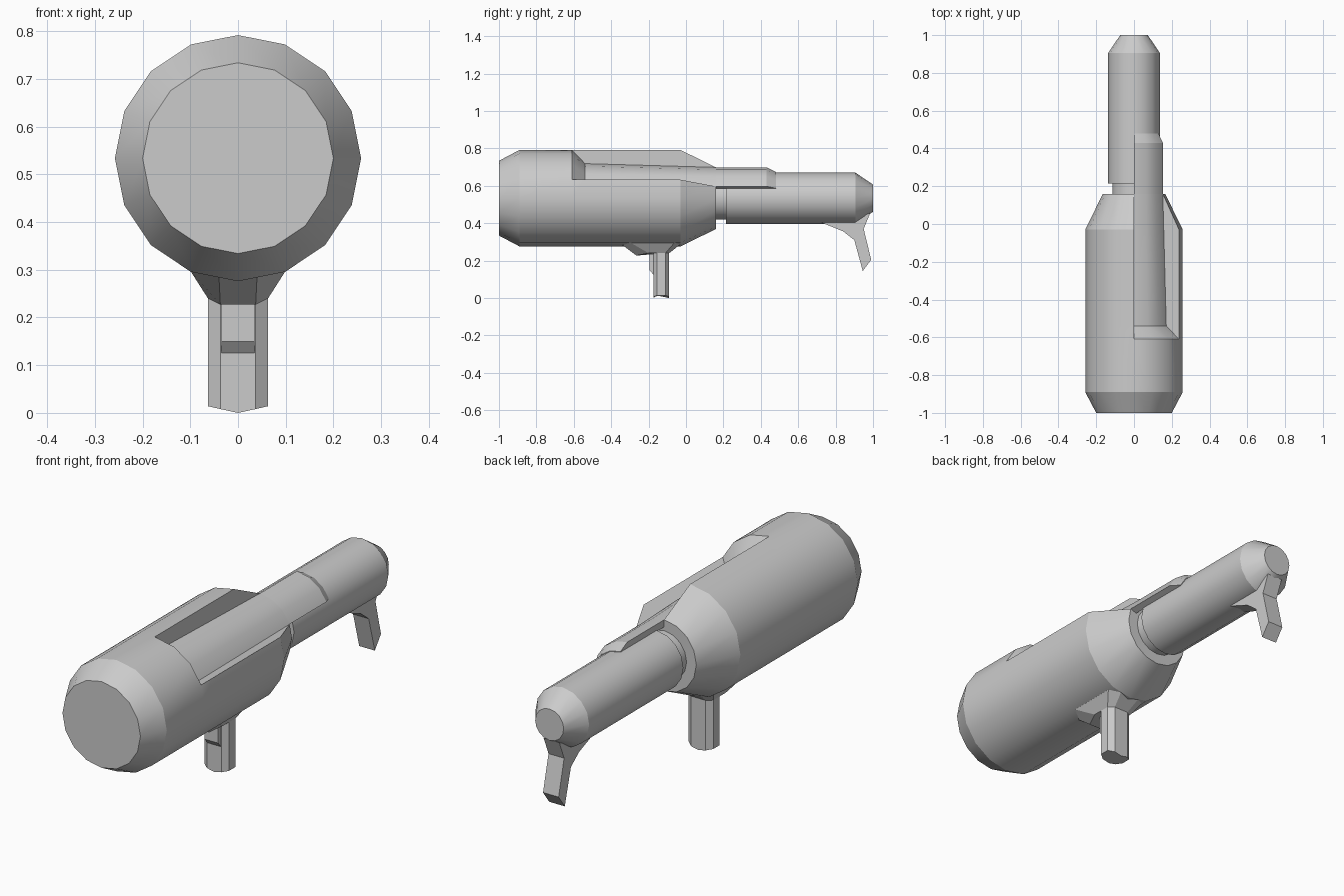
import bpy, bmesh
from math import sin, cos, pi, radians

if "Cube" in bpy.data.objects:
    bpy.data.objects.remove(bpy.data.objects["Cube"])

CZ = 0.534          # height of the main axis
STEP = 2 * pi / 16  # all round parts have 16 sides


def finish(bm, name, smooth=True):
    bmesh.ops.remove_doubles(bm, verts=bm.verts, dist=1e-5)
    bmesh.ops.recalc_face_normals(bm, faces=bm.faces)
    me = bpy.data.meshes.new(name)
    bm.to_mesh(me)
    bm.free()
    ob = bpy.data.objects.new(name, me)
    bpy.context.collection.objects.link(ob)
    if smooth:
        bpy.ops.object.select_all(action='DESELECT')
        bpy.context.view_layer.objects.active = ob
        ob.select_set(True)
        bpy.ops.object.shade_smooth_by_angle(angle=radians(23.5))
    return ob


def column(bm, profile, j):
    """Profile of (y, radius) points placed at angle step j around the axis."""
    a = j * STEP
    return [bm.verts.new((r * cos(a), y, CZ + r * sin(a))) for y, r in profile]


def skin(bm, cols, closed=False):
    """Quads between neighbouring columns; closed joins each column's ends."""
    for a, b in zip(cols, cols[1:]):
        n = len(a)
        for i in range(n if closed else n - 1):
            k = (i + 1) % n
            bm.faces.new((a[i], a[k], b[k], b[i]))


def lathe(name, profile):
    bm = bmesh.new()
    skin(bm, [column(bm, profile, j) for j in range(17)])
    bmesh.ops.remove_doubles(bm, verts=bm.verts, dist=1e-5)
    bmesh.ops.holes_fill(bm, edges=bm.edges, sides=0)
    return finish(bm, name)


def loft(name, rings):
    """Solid through equal-length rings of points, capped at both ends."""
    bm = bmesh.new()
    vs = [[bm.verts.new(p) for p in ring] for ring in rings]
    skin(bm, [r + [r[0]] for r in vs])
    bm.faces.new(vs[0])
    bm.faces.new(vs[-1])
    return finish(bm, name, smooth=False)


def mirrored(half):
    """Full ring from its +x half."""
    return half + [(-x, y, z) for x, y, z in reversed(half)]


# Main body with the recess in its upper right side
outer = [(-1, .2), (-.89, .258), (-.61, .258), (-.54, .258), (-.03, .258), (.16, .165)]
inner = [(-1, .2), (-.89, .258), (-.61, .258), (-.54, .185), (-.03, .1704), (.16, .165)]
bm = bmesh.new()
main = [column(bm, outer, j) for j in range(4, 18)]
recess = [column(bm, inner, j) for j in range(1, 5)]
skin(bm, main)
skin(bm, recess)
for m, r in ((main[0], recess[-1]), (main[-1], recess[0])):
    bm.faces.new(m[2:6] + [r[4], r[3]])
bmesh.ops.remove_doubles(bm, verts=bm.verts, dist=1e-5)
bmesh.ops.holes_fill(bm, edges=bm.edges, sides=0)
finish(bm, "main_body")

# Neck and rear tube
lathe("neck", [(.15, .115), (.22, .115)])
lathe("rear_tube", [(.215, .137), (.905, .137), (1, .073)])

# Partial sleeve running from the recess over the rear tube
bm = bmesh.new()
sleeve = [(.16, .165), (.43, .165), (.48, .14), (.48, .132), (.16, .132)]
cols = [column(bm, sleeve, j) for j in range(1, 5)]
skin(bm, cols, closed=True)
bm.faces.new(cols[0])
bm.faces.new(cols[-1])
finish(bm, "sleeve")

# Flared mount under the body
loft("grip_mount", [
    mirrored([(.04, -.345, .287), (.1, -.30, .298), (.1, -.06, .298), (.05, -.03, .287)]),
    mirrored([(.037, -.265, .227), (.063, -.2, .24), (.063, -.11, .24), (.037, -.09, .24)])])

# Grip post with a slightly pointed underside
post = [(0, -.175, 0), (.037, -.175, .008), (.063, -.155, .014),
        (.063, -.11, .014), (.037, -.09, .008), (0, -.09, 0)]
base = post + [(-x, y, z) for x, y, z in reversed(post[1:-1])]
loft("grip_post", [base, [(x, y, .25) for x, y, z in base]])

# Trigger in front of the post
trigger = [(-.195, .235), (-.195, .15), (-.17, .12), (-.17, .235)]
loft("trigger", [[(x, y, z) for y, z in trigger] for x in (-.035, .035)])

# Bent foot under the rear tube
foot = [(.72, .405), (.84, .357), (.90, .31), (.945, .145), (.99, .205),
        (.95, .37), (.985, .455), (.90, .42)]
loft("rear_foot", [[(x, y, z) for y, z in foot] for x in (-.04, .04)])
